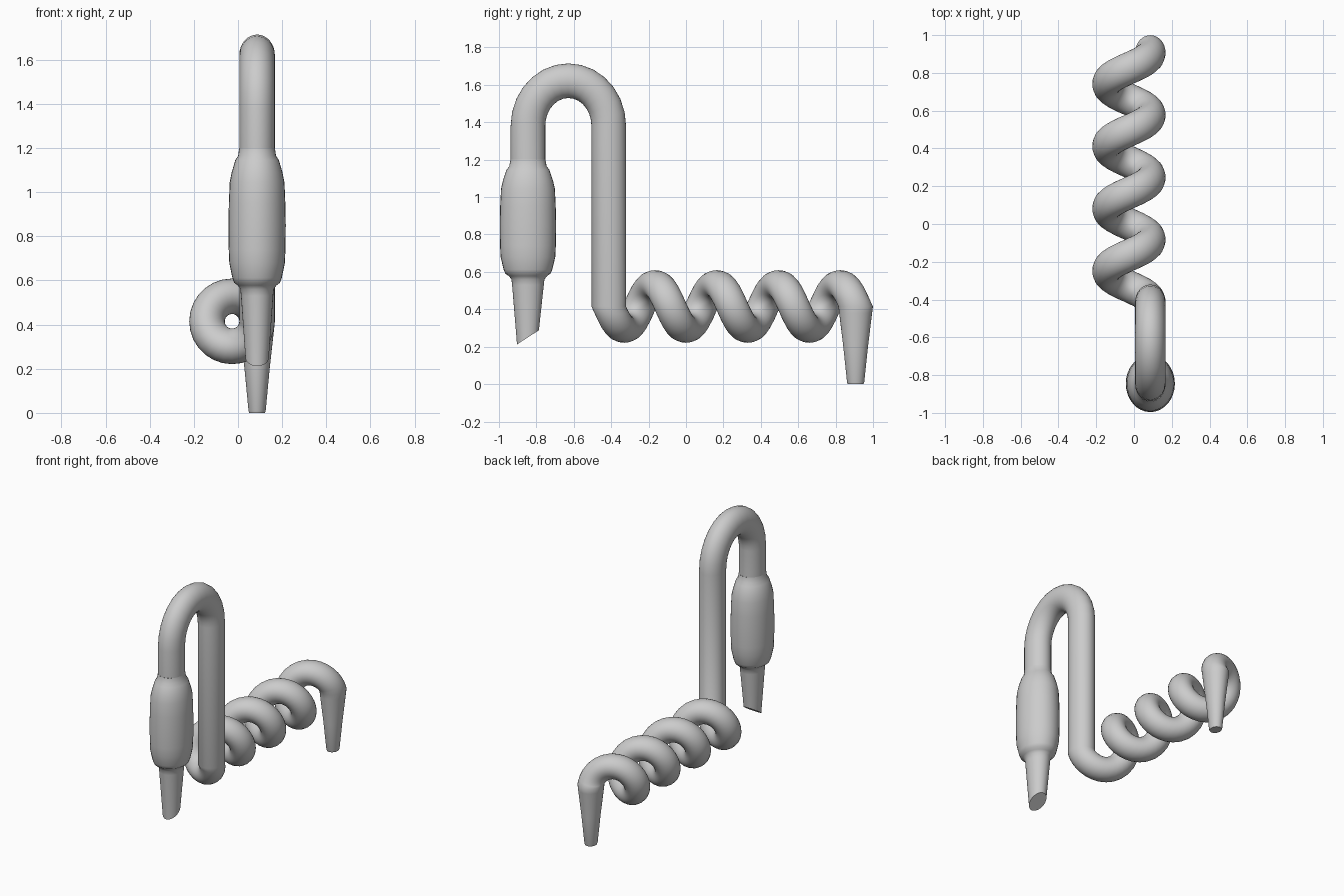
import bpy, bmesh, math
from mathutils import Vector

if "Cube" in bpy.data.objects:
    bpy.data.objects.remove(bpy.data.objects["Cube"])

SIDES = 32
RX, RY = 0.0805, 0.0925          # pipe half-widths
PX = 0.0865                      # x of all straight runs
X, Y = Vector((1, 0, 0)), Vector((0, 1, 0))


def sweep(name, rings, cap_start=False, cap_end=False):
    """Skin a list of elliptical rings: (centre, u, ru, v, rv)."""
    bm = bmesh.new()
    loops = []
    for c, u, ru, v, rv in rings:
        loops.append([bm.verts.new(Vector(c) + u * ru * math.cos(a) + v * rv * math.sin(a))
                      for a in (2 * math.pi * i / SIDES for i in range(SIDES))])
    for l0, l1 in zip(loops, loops[1:]):
        for i in range(SIDES):
            j = (i + 1) % SIDES
            bm.faces.new((l0[i], l0[j], l1[j], l1[i]))
    if cap_start:
        bm.faces.new(loops[0][::-1])
    if cap_end:
        bm.faces.new(loops[-1])
    # make the skin face outward
    f = bm.faces[0] if hasattr(bm.faces, "ensure_lookup_table") and not bm.faces.ensure_lookup_table() else None
    c = (Vector(rings[0][0]) + Vector(rings[1][0])) / 2
    f.normal_update()
    if f.normal.dot(f.calc_center_median() - c) < 0:
        bmesh.ops.reverse_faces(bm, faces=bm.faces[:])
    me = bpy.data.meshes.new(name)
    bm.to_mesh(me)
    bm.free()
    ob = bpy.data.objects.new(name, me)
    bpy.context.collection.objects.link(ob)
    bpy.ops.object.select_all(action='DESELECT')
    ob.select_set(True)
    bpy.context.view_layer.objects.active = ob
    bpy.ops.object.shade_smooth_by_angle(angle=math.radians(40))
    return ob


# Tapered outlet leg, coil, riser and arch as one continuous pipe
CZ, COIL_R, Y0, Y1, TURNS = 0.415, 0.1135, -0.413, 0.907, 4
pipe = [((PX, Y1, z), X, rx, Y, ry) for z, rx, ry in (
    (0.0, 0.036, 0.042), (0.01, 0.039, 0.046), (0.2, 0.057, 0.066), (0.38, 0.077, 0.088))]
steps = TURNS * 28
for i in range(steps + 1):
    t = 1 - i / steps
    a = 2 * math.pi * TURNS * t
    u = Vector((math.cos(a), 0, -math.sin(a)))
    centre = Vector((PX - COIL_R, Y0 + (Y1 - Y0) * t, CZ)) + u * COIL_R
    pipe.append((centre, u, RX, Y, RY))
ARCH_Y, ARCH_Z, ARCH_A, ARCH_B = -0.629, 1.38, 0.216, 0.242
for i in range(15):
    a = math.pi * i / 14
    v = Vector((0, math.cos(a), math.sin(a)))
    centre = (PX, ARCH_Y + ARCH_A * v.y, ARCH_Z + ARCH_B * v.z)
    pipe.append((centre, X, RX, v, RY))
END_Y = ARCH_Y - ARCH_A
pipe.append(((PX, END_Y, 1.2), X, RX, -Y, RY))
sweep("coiled_pipe", pipe, cap_start=True)

# Bulb with a tapered spout cut at a slant
profile = [(1.2, 0.0805), (1.165, 0.086), (1.145, 0.099), (1.09, 0.115), (1.045, 0.124),
           (0.95, 0.128), (0.85, 0.13), (0.74, 0.1285), (0.68, 0.126), (0.612, 0.112),
           (0.59, 0.104), (0.578, 0.088), (0.56, 0.076), (0.53, 0.073)]
bulb = [((PX, END_Y, z), X, r, -Y, r * 1.16) for z, r in profile]
bulb.append(((PX, END_Y, 0.25), X, 0.053, Vector((0, -1, -0.65)), 0.0585))
sweep("bulb_and_spout", bulb, cap_end=True)
